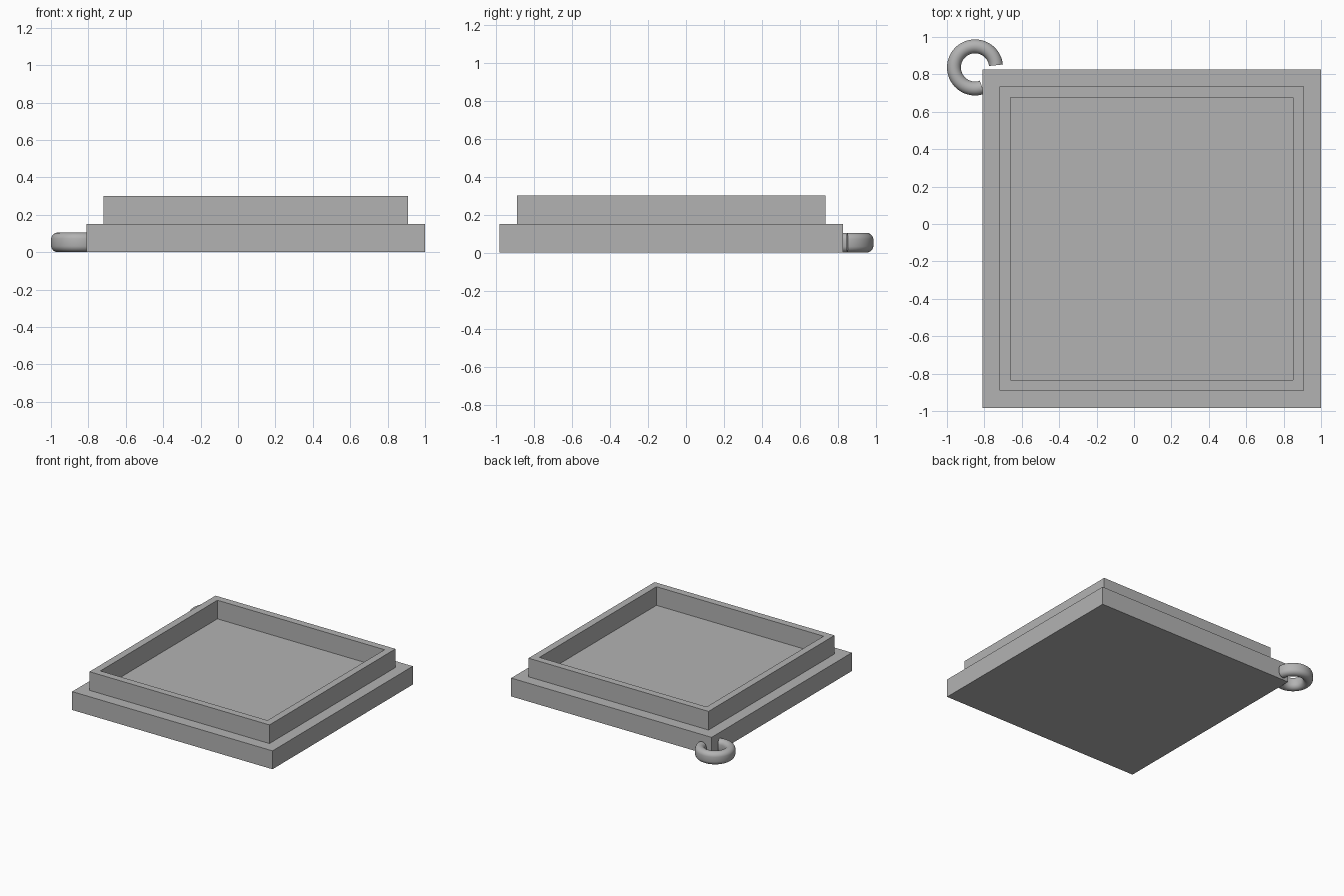
import bpy, bmesh
from math import sin, cos, pi, radians

cube = bpy.data.objects.get("Cube")
if cube:
    bpy.data.objects.remove(cube, do_unlink=True)

grey = bpy.data.materials.new("plain grey")
grey.use_nodes = True
GREY = (0.45, 0.45, 0.45, 1)
grey.diffuse_color = GREY
grey.node_tree.nodes["Principled BSDF"].inputs["Base Color"].default_value = GREY

CX, CY = 0.095, -0.078   # centre of the tray


def add_object(name, bm):
    bmesh.ops.recalc_face_normals(bm, faces=bm.faces)
    mesh = bpy.data.meshes.new(name)
    bm.to_mesh(mesh)
    bm.free()
    mesh.materials.append(grey)
    obj = bpy.data.objects.new(name, mesh)
    bpy.context.collection.objects.link(obj)
    return obj


# Stepped tray: one square profile of (half width, height), with a sunken floor
bm = bmesh.new()
profile = [(0.905, 0), (0.905, 0.15), (0.813, 0.15), (0.813, 0.302),
           (0.755, 0.302), (0.755, 0.15)]
corners = [(-1, -1), (1, -1), (1, 1), (-1, 1)]
loops = [[bm.verts.new((CX + sx * h, CY + sy * h, z)) for sx, sy in corners]
         for h, z in profile]
for low, high in zip(loops, loops[1:]):
    for i in range(4):
        j = (i + 1) % 4
        bm.faces.new((low[i], low[j], high[j], high[i]))
bm.faces.new(loops[0])
bm.faces.new(loops[-1])
add_object("stepped_tray", bm)

# Open hanging ring: a tall rounded section swept round most of a circle
RX, RY, RADIUS = -0.85, 0.837, 0.1125
HALF_WIDTH, STRAIGHT, MID = 0.0375, 0.015, 0.0525
STEPS, SIDES = 64, 24
START, END = radians(6), radians(290)

bm = bmesh.new()
section = []
for k in range(SIDES):
    a = 2 * pi * (k + 0.5) / SIDES
    lift = STRAIGHT if sin(a) > 0 else -STRAIGHT
    section.append((HALF_WIDTH * cos(a), MID + lift + HALF_WIDTH * sin(a)))
rings = []
for s in range(STEPS + 1):
    t = START + (END - START) * s / STEPS
    rings.append([bm.verts.new((RX + (RADIUS + r) * cos(t),
                                RY + (RADIUS + r) * sin(t), z))
                  for r, z in section])
for a, b in zip(rings, rings[1:]):
    for k in range(SIDES):
        n = (k + 1) % SIDES
        bm.faces.new((a[k], a[n], b[n], b[k]))
bm.faces.new(rings[0])
bm.faces.new(rings[-1])
ring = add_object("hanging_ring", bm)

# Smooth tube, sharp cut ends
bpy.ops.object.select_all(action='DESELECT')
ring.select_set(True)
bpy.context.view_layer.objects.active = ring
bpy.ops.object.shade_smooth_by_angle(angle=radians(40))
